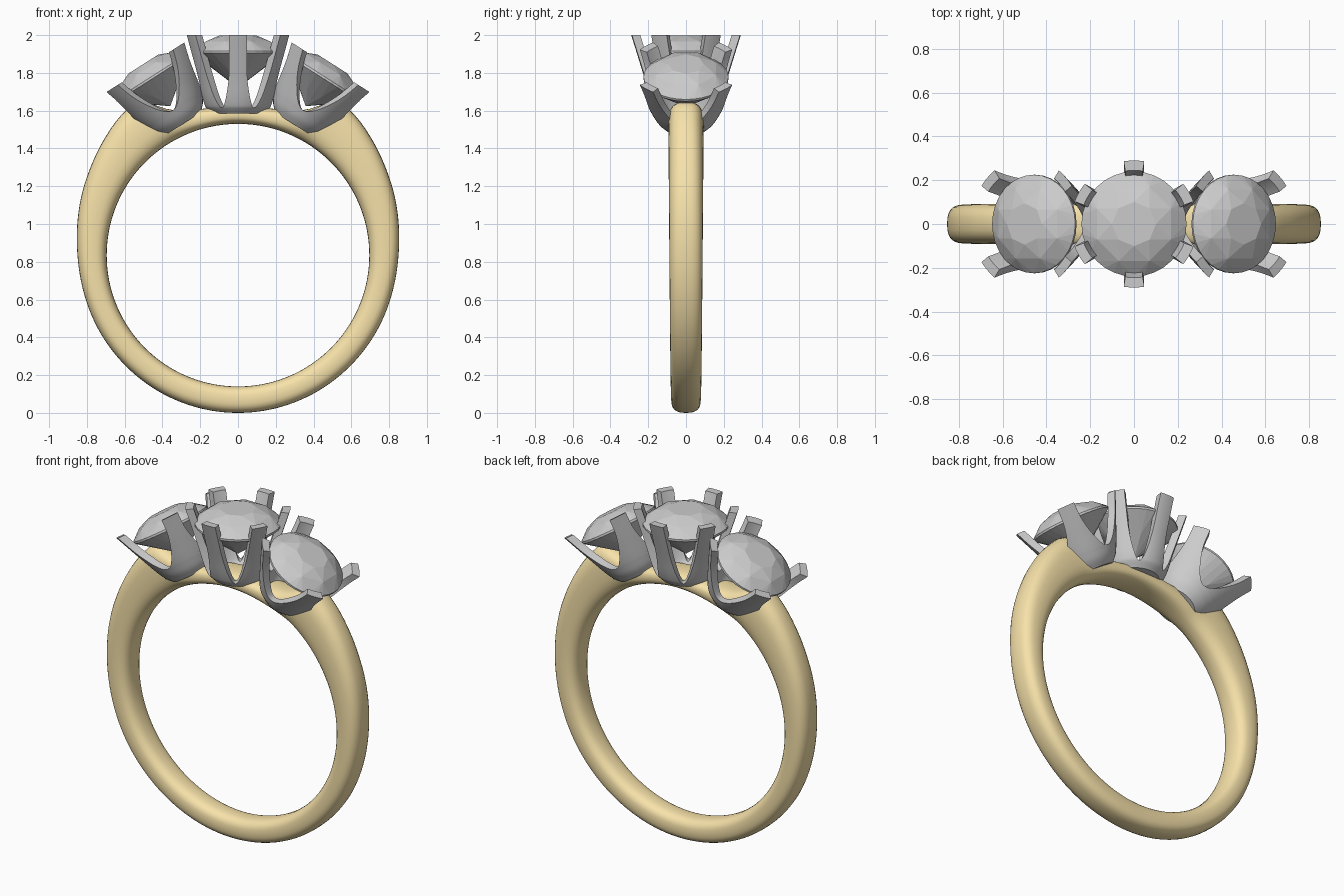
import bpy, bmesh, math
from mathutils import Matrix, Vector

if "Cube" in bpy.data.objects:
    bpy.data.objects.remove(bpy.data.objects["Cube"])

gold = bpy.data.materials.new("gold")
gold.diffuse_color = (0.93, 0.76, 0.40, 1)
gold.use_nodes = True
gold.node_tree.nodes["Principled BSDF"].inputs["Base Color"].default_value = gold.diffuse_color


def interp(pts, x):
    """Smooth monotone-ish interpolation through (x, y) points."""
    if x <= pts[0][0]:
        return pts[0][1]
    for i in range(len(pts) - 1):
        (x0, y0), (x1, y1) = pts[i], pts[i + 1]
        if x <= x1:
            def slope(k):
                if k == 0 or k == len(pts) - 1:
                    return 0 if len(pts) > 4 else (y1 - y0) / (x1 - x0)
                return (pts[k + 1][1] - pts[k - 1][1]) / (pts[k + 1][0] - pts[k - 1][0])
            h, t = x1 - x0, (x - x0) / (x1 - x0)
            return ((2*t**3 - 3*t**2 + 1) * y0 + (t**3 - 2*t**2 + t) * h * slope(i)
                    + (3*t**2 - 2*t**3) * y1 + (t**3 - t**2) * h * slope(i + 1))
    return pts[-1][1]


def finish(name, bm, matrix=None, mat=None, smooth=None):
    bmesh.ops.recalc_face_normals(bm, faces=bm.faces)
    if matrix:
        bm.transform(matrix)
    me = bpy.data.meshes.new(name)
    bm.to_mesh(me)
    bm.free()
    ob = bpy.data.objects.new(name, me)
    bpy.context.collection.objects.link(ob)
    if mat:
        me.materials.append(mat)
    if smooth:
        bpy.ops.object.select_all(action='DESELECT')
        ob.select_set(True)
        bpy.context.view_layer.objects.active = ob
        bpy.ops.object.shade_smooth_by_angle(angle=math.radians(smooth))
    return ob


# Band: rounded section swept round the finger, swelling at the shoulders
def band():
    zc, ri, n, m = 0.835, 0.695, 192, 28
    outer = [(0, 0.795), (15, 0.80), (25, 0.85), (33, 0.968), (39, 0.967), (50, 0.935),
             (63, 0.90), (90, 0.85), (120, 0.837), (180, 0.835)]
    bm = bmesh.new()
    rings = []
    for i in range(n):
        th = 2 * math.pi * i / n
        deg = math.degrees(min(th, 2 * math.pi - th))
        ro = interp(outer, deg)
        half = 0.098 - 0.020 * deg / 180
        ring = []
        for j in range(m):
            a = 2 * math.pi * j / m
            c, s = math.cos(a), math.sin(a)
            r = (ri + ro) / 2 + (ro - ri) / 2 * math.copysign(abs(c) ** 0.75, c)
            y = half * math.copysign(abs(s) ** 0.75, s)
            ring.append(bm.verts.new((r * math.sin(th), y, zc + r * math.cos(th))))
        rings.append(ring)
    for i in range(n):
        a, b = rings[i], rings[(i + 1) % n]
        for j in range(m):
            k = (j + 1) % m
            bm.faces.new((a[j], a[k], b[k], b[j]))
    finish("band", bm, mat=gold, smooth=60)


# Setting: flared cup whose rim is scalloped into prongs (tips at local z = 0)
def setting(name, matrix, n, phase, profile, u_bottom, u_height, width):
    base = profile[0][0]
    rows = [base + (u_bottom - base) * k / 5 for k in range(5)]
    rows += [u_bottom + u_height * (k / 12) ** 2 for k in range(13)]
    top = rows[-1]
    rows += [top * (1 - k / 5) for k in range(1, 6)]
    m, wall = 10, 0.045
    bm = bmesh.new()
    for p in range(n):
        mid = phase + 2 * math.pi * p / n
        out, inn, full = [], [], []
        for z in rows:
            r = interp(profile, z)
            s = min(max((z - u_bottom) / u_height, 0), 1)
            gap = (math.pi / n - width / r) * math.sqrt(1 - (1 - s) ** 2)
            d = math.pi / n - gap
            full.append(gap < 1e-6)
            dirs = [mid + d * (2 * j / m - 1) for j in range(m + 1)]
            for store, rad in ((out, r), (inn, r - wall)):
                store.append([bm.verts.new((rad * math.cos(a), rad * math.sin(a), z)) for a in dirs])
        for i in range(len(rows) - 1):
            for g in (out, inn):
                for j in range(m):
                    bm.faces.new((g[i][j], g[i][j + 1], g[i + 1][j + 1], g[i + 1][j]))
            if not (full[i] and full[i + 1]):
                for j in (0, m):
                    bm.faces.new((out[i][j], inn[i][j], inn[i + 1][j], out[i + 1][j]))
        for i in (0, len(rows) - 1):
            for j in range(m):
                bm.faces.new((out[i][j], out[i][j + 1], inn[i][j + 1], inn[i][j]))
    bmesh.ops.remove_doubles(bm, verts=bm.verts, dist=1e-5)
    finish(name, bm, matrix, smooth=40)


# Stone: faceted round brilliant, girdle at local z = 0
def stone(name, matrix, r, crown, depth):
    bm = bmesh.new()
    levels = [(8, 0.42 * r, crown, 0), (8, 0.76 * r, crown * 0.66, 0.5),
              (32, r, 0.006, 0), (32, r, -0.006, 0), (8, 0.5 * r, -depth * 0.54, 0.5)]
    for n, rad, z, off in levels:
        for k in range(n):
            a = 2 * math.pi * (k + off) / n
            bm.verts.new((rad * math.cos(a), rad * math.sin(a), z))
    bm.verts.new((0, 0, -depth))
    bmesh.ops.convex_hull(bm, input=bm.verts)
    bmesh.ops.dissolve_limit(bm, angle_limit=0.02, verts=bm.verts, edges=bm.edges)
    finish(name, bm, matrix)


band()

# Centre head: six prongs
top = Matrix.Translation((0, 0, 2.0))
setting("centre_setting", top, 6, math.pi / 6,
        [(-0.415, 0.14), (-0.375, 0.175), (-0.22, 0.222), (0, 0.29)], -0.385, 0.22, 0.047)
stone("centre_stone", top @ Matrix.Translation((0, 0, -0.09)), 0.24, 0.087, 0.19)

# Side heads: four prongs, tilted outwards
for side, sx in (("left", -1), ("right", 1)):
    mat = Matrix.Translation((0.49 * sx, 0, 1.83)) @ Matrix.Rotation(sx * math.radians(32.5), 4, 'Y')
    setting(side + "_setting", mat, 4, math.pi / 4,
            [(-0.36, 0.12), (-0.315, 0.16), (-0.16, 0.232), (0, 0.30)], -0.27, 0.22, 0.05)
    stone(side + "_stone", mat @ Matrix.Translation((0, 0, -0.065)), 0.225, 0.085, 0.18)
